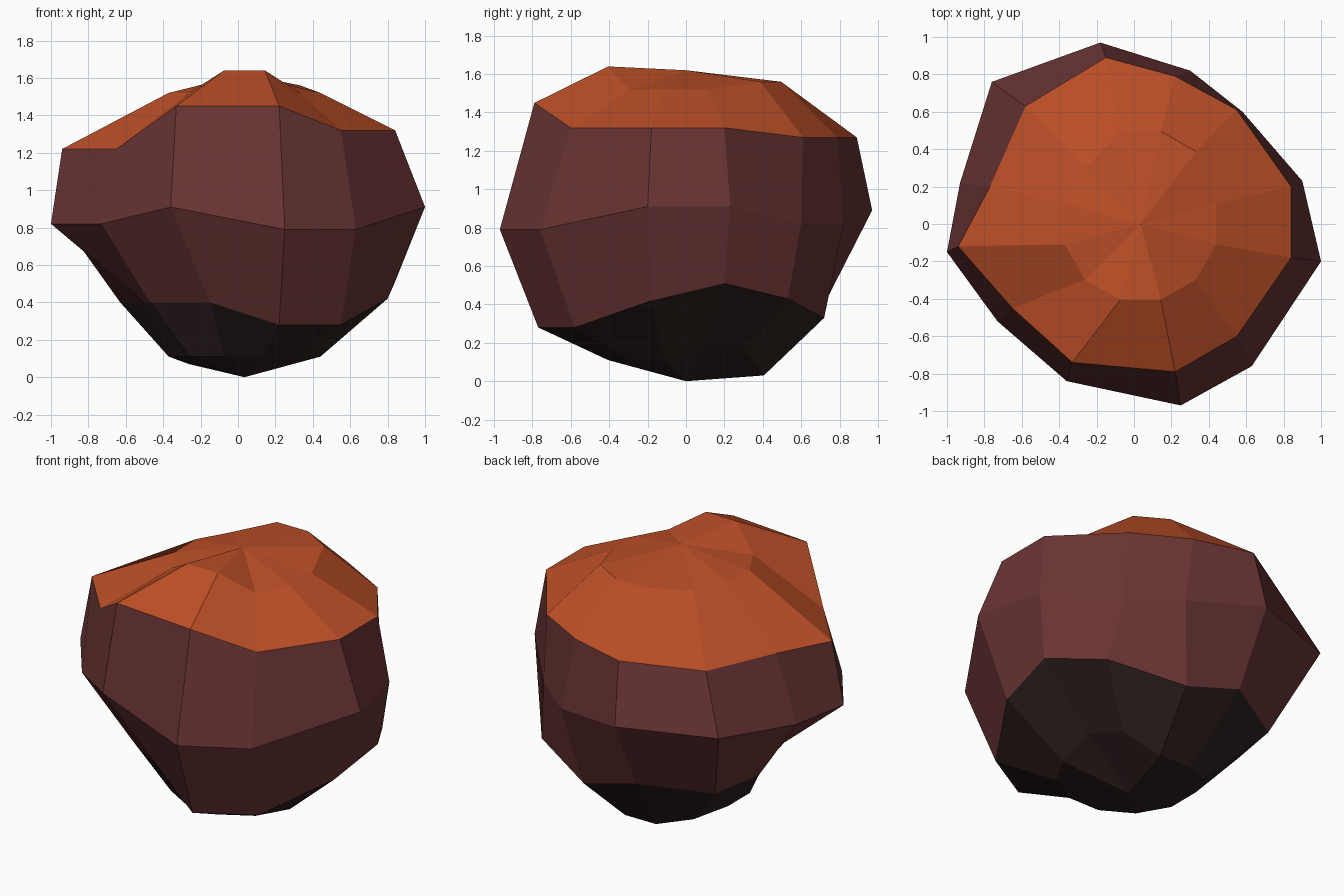
import bpy, bmesh, math

if "Cube" in bpy.data.objects:
    bpy.data.objects.remove(bpy.data.objects["Cube"])

SEG = 12


def material(name, srgb):
    m = bpy.data.materials.new(name)
    lin = [((c / 255 + 0.055) / 1.055) ** 2.4 for c in srgb]
    m.diffuse_color = (*lin, 1)
    m.use_nodes = True
    m.node_tree.nodes["Principled BSDF"].inputs["Base Color"].default_value = m.diffuse_color
    return m


def heights(*runs):
    """Expand (z, count) runs into one height per vertex of a ring."""
    return [z for z, n in runs for _ in range(n)]


def circle(radius, back_shift=0.0):
    """Regular small ring; the back three points can be pushed outward."""
    pts = []
    for i in range(SEG):
        a = math.radians(15 + 30 * i)
        pts.append((0.035 + radius * math.cos(a),
                    radius * math.sin(a) + (back_shift if i in (1, 2, 3) else 0)))
    return pts


# Rock outlines, counter-clockwise from the right side
shoulder = [(.84, .2), (.55, .61), (.22, .79), (-.15, .89), (-.58, .63), (-.77, .2),
            (-.94, -.12), (-.65, -.45), (-.33, -.74), (.22, -.79), (.55, -.6), (.84, -.18)]
waist = [(.9, .23), (.58, .6), (.3, .82), (-.18, .97), (-.76, .76), (-.93, .22),
         (-1, -.15), (-.73, -.52), (-.36, -.84), (.25, -.97), (.63, -.76), (1, -.2)]
foot = [(.84, .2), (.64, .53), (.21, .72), (-.17, .74), (-.57, .52), (-.63, .17),
        (-.5, -.12), (-.47, -.38), (-.15, -.57), (.22, -.77), (.55, -.58), (.8, -.18)]

# Rings from top to bottom: outline and heights
rings = [
    (circle(.42, .09), heights((1.52, 1), (1.56, 3), (1.52, 4), (1.64, 2), (1.52, 2))),
    (shoulder, heights((1.32, 1), (1.27, 3), (1.22, 4), (1.45, 2), (1.32, 2))),
    (waist, heights((.91, 1), (.82, 2), (.89, 2), (.82, 3), (.91, 1), (.79, 2), (.91, 1))),
    (foot, heights((.51, 1), (.43, 1), (.33, 1), (.44, 1), (.4, 5), (.28, 2), (.42, 1))),
    (circle(.42), heights((.2, 1), (.17, 1), (.03, 2), (.07, 1), (.11, 7))),
]

bm = bmesh.new()
loops = [[bm.verts.new((x, y, z)) for (x, y), z in zip(xy, zs)] for xy, zs in rings]
top = bm.verts.new((.035, 0, 1.62))
bottom = bm.verts.new((.035, 0, 0))


def add(verts, colour):
    bm.faces.new(verts).material_index = colour


# Orange cap, brown sides, charcoal underside
for i in range(SEG):
    j = (i + 1) % SEG
    add((top, loops[0][i], loops[0][j]), 0)
    for k, colour in enumerate((0, 1, 1, 2)):
        up, low = loops[k], loops[k + 1]
        add((up[i], low[i], low[j], up[j]), colour)
    add((bottom, loops[4][j], loops[4][i]), 2)

bmesh.ops.recalc_face_normals(bm, faces=bm.faces)
mesh = bpy.data.meshes.new("boulder")
bm.to_mesh(mesh)
bm.free()
for name, rgb in (("orange cap", (188, 79, 39)), ("dark red brown", (104, 51, 51)),
                  ("charcoal", (46, 32, 31))):
    mesh.materials.append(material(name, rgb))
rock = bpy.data.objects.new("boulder", mesh)
bpy.context.collection.objects.link(rock)
